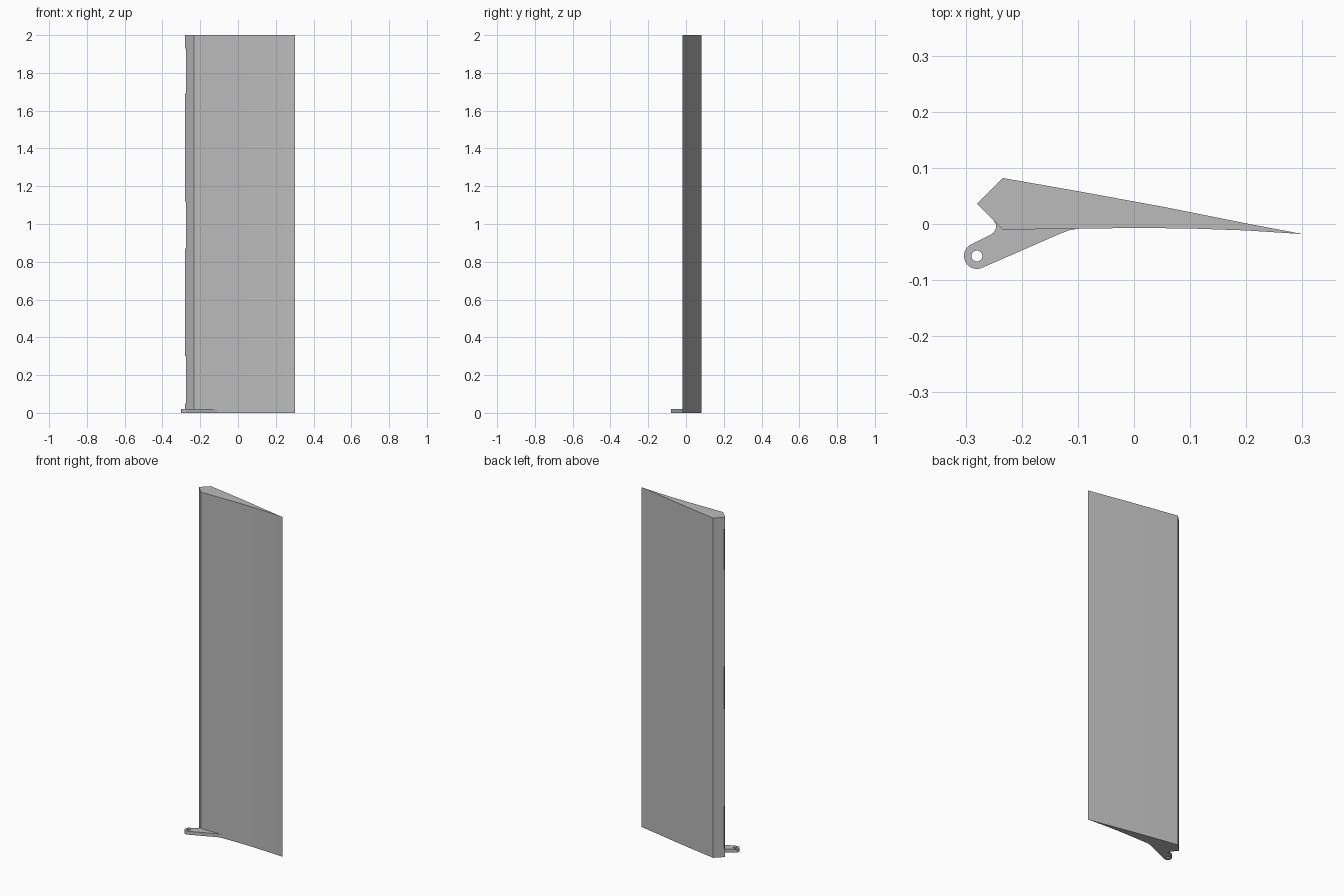
import bpy, bmesh, math

if "Cube" in bpy.data.objects:
    bpy.data.objects.remove(bpy.data.objects["Cube"])

grey = bpy.data.materials.new("light grey")
grey.diffuse_color = (0.5, 0.5, 0.5, 1)
grey.use_nodes = True
grey.node_tree.nodes["Principled BSDF"].inputs["Base Color"].default_value = grey.diffuse_color


def prism(name, outline, z0, z1):
    """Extrude a closed xy outline from z0 to z1."""
    bm = bmesh.new()
    face = bm.faces.new([bm.verts.new((x, y, z0)) for x, y in outline])
    top = bmesh.ops.extrude_face_region(bm, geom=[face])["geom"]
    bmesh.ops.translate(bm, vec=(0, 0, z1 - z0),
                        verts=[v for v in top if isinstance(v, bmesh.types.BMVert)])
    bmesh.ops.recalc_face_normals(bm, faces=bm.faces)
    mesh = bpy.data.meshes.new(name)
    bm.to_mesh(mesh)
    bm.free()
    mesh.materials.append(grey)
    obj = bpy.data.objects.new(name, mesh)
    bpy.context.collection.objects.link(obj)
    return obj


def cut(target, cutter):
    mod = target.modifiers.new(cutter.name, 'BOOLEAN')
    mod.operation, mod.object, mod.solver = 'DIFFERENCE', cutter, 'EXACT'
    cutter.hide_render = True
    cutter.hide_viewport = True


def arc(cx, cy, r, a0, a1, n):
    return [(cx + r * math.cos(math.radians(a0 + (a1 - a0) * i / n)),
             cy + r * math.sin(math.radians(a0 + (a1 - a0) * i / n))) for i in range(n + 1)]


# Blade: wedge nose, nearly straight upper skin, slightly hollow lower skin
blade = prism("blade", [
    (-0.28, 0.036), (-0.234, 0.082), (-0.10, 0.0585), (0.05, 0.031), (0.20, 0.001),
    (0.301, -0.018), (0.20, -0.0115), (0.10, -0.008), (0.0, -0.007),
    (-0.10, -0.0085), (-0.234, -0.01)], 0, 2)

# Three shallow hinge recesses along the nose
for i, (z0, z1) in enumerate([(0.05, 0.30), (0.87, 1.12), (1.69, 1.93)]):
    cut(blade, prism(f"hinge_recess_cutter_{i}",
                     [(-0.30, 0.0), (-0.275, 0.0), (-0.275, 0.07), (-0.30, 0.07)], z0, z1))

# Control horn: rounded lever arm that meets the blade's lower skin
horn = prism("control_horn",
             arc(-0.28, -0.057, 0.023, 115, 293, 20)
             + [(-0.13, -0.0165), (-0.115, -0.0112), (-0.10, -0.0085),
                (-0.234, -0.01), (-0.25, 0.006)]
             + arc(-0.262, -0.004, 0.0162, 15, -60, 6), 0, 0.02)
cut(horn, prism("pin_hole_cutter", arc(-0.28, -0.057, 0.0097, 0, 345, 23), -0.02, 0.04))

# Soft shading with crisp edges
for obj in (blade, horn):
    bpy.ops.object.select_all(action='DESELECT')
    obj.select_set(True)
    bpy.context.view_layer.objects.active = obj
    bpy.ops.object.shade_smooth_by_angle(angle=math.radians(30))
